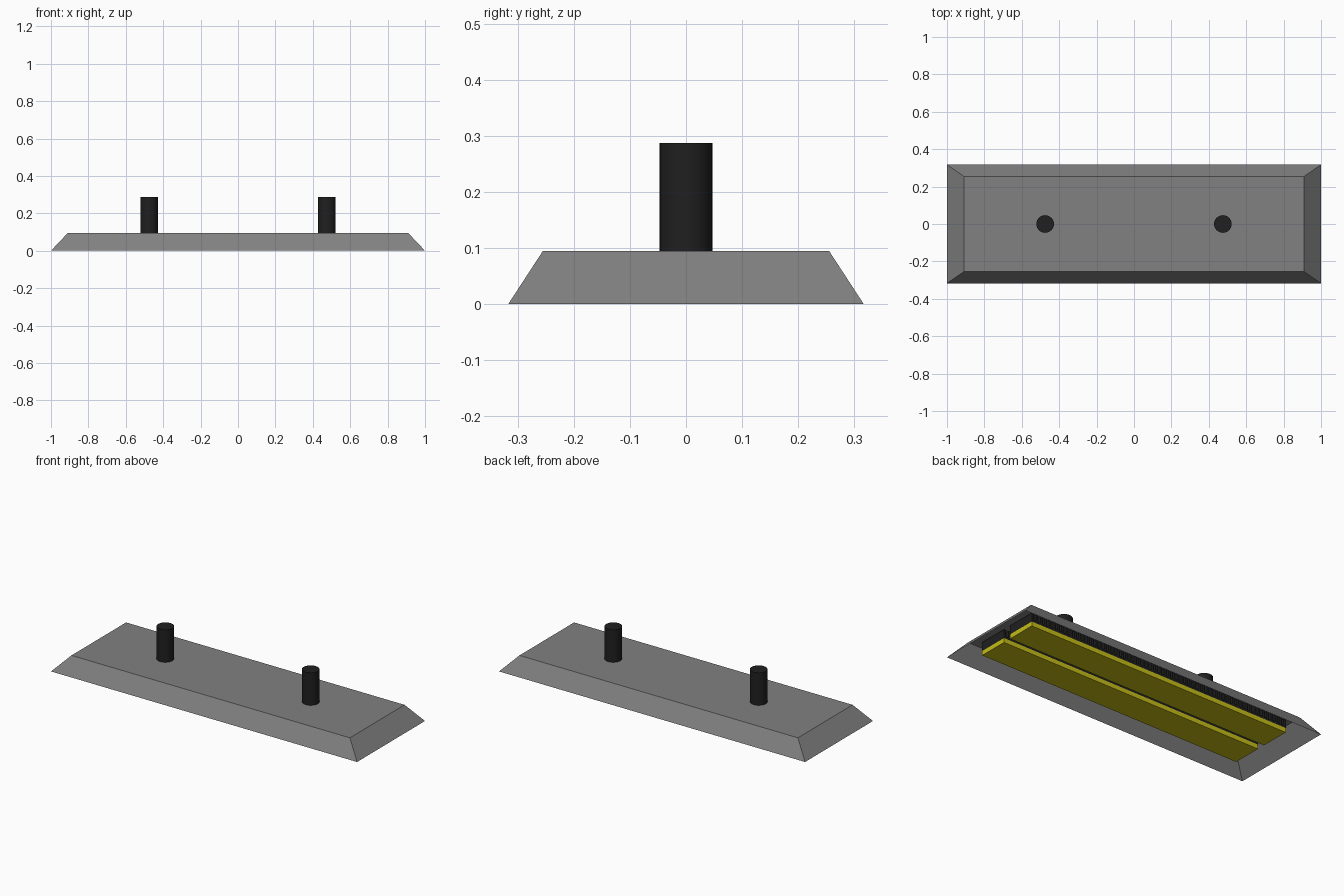
import bpy, bmesh, math
from mathutils import Matrix

if "Cube" in bpy.data.objects:
    bpy.data.objects.remove(bpy.data.objects["Cube"])


def material(name, rgb):
    m = bpy.data.materials.new(name)
    m.diffuse_color = (*rgb, 1)
    m.use_nodes = True
    m.node_tree.nodes["Principled BSDF"].inputs["Base Color"].default_value = m.diffuse_color
    return m


GREY = material("grey metal", (0.22, 0.22, 0.22))
BLACK = material("black", (0.014, 0.014, 0.014))
YELLOW = material("yellow", (0.55, 0.50, 0.008))


def make_object(name, bm, mat):
    bmesh.ops.recalc_face_normals(bm, faces=bm.faces)
    mesh = bpy.data.meshes.new(name)
    bm.to_mesh(mesh)
    bm.free()
    mesh.materials.append(mat)
    ob = bpy.data.objects.new(name, mesh)
    bpy.context.collection.objects.link(ob)
    return ob


def add_box(bm, x0, x1, y0, y1, z0, z1):
    mat = (Matrix.Translation(((x0 + x1) / 2, (y0 + y1) / 2, (z0 + z1) / 2))
           @ Matrix.Diagonal((x1 - x0, y1 - y0, z1 - z0, 1)))
    bmesh.ops.create_cube(bm, size=1, matrix=mat)


# Sloped housing, a thin shell open underneath
TOP = 0.095
bm = bmesh.new()
rings = []
for hx, hy, z in ((1.0, 0.317, 0.0), (0.91, 0.255, TOP)):
    rings.append([bm.verts.new((sx * hx, sy * hy, z))
                  for sx, sy in ((-1, -1), (1, -1), (1, 1), (-1, 1))])
low, high = rings
for i in range(4):
    j = (i + 1) % 4
    bm.faces.new((low[i], low[j], high[j], high[i]))
bm.faces.new(high)
make_object("housing", bm, GREY)

# Mounting posts
for side, x in (("left", -0.475), ("right", 0.475)):
    bm = bmesh.new()
    bmesh.ops.create_cone(bm, cap_ends=True, segments=32, radius1=0.047,
                          radius2=0.047, depth=0.192,
                          matrix=Matrix.Translation((x, 0, TOP + 0.096)))
    for f in bm.faces:
        f.smooth = len(f.verts) == 4
    for e in bm.edges:
        e.smooth = e.calc_face_angle(0) < math.radians(40)
    make_object(side + "_post", bm, BLACK)

# Two lamp bars: yellow light panel below a finned black heat sink
HALF_LENGTH, HALF_WIDTH, FINS = 0.86, 0.088, 60
for side, y in (("front", -0.112), ("back", 0.112)):
    bm = bmesh.new()
    add_box(bm, -HALF_LENGTH, HALF_LENGTH, y - HALF_WIDTH, y + HALF_WIDTH,
            0.012, 0.038)
    make_object(side + "_light_panel", bm, YELLOW)

    bm = bmesh.new()
    add_box(bm, -HALF_LENGTH, HALF_LENGTH, y - HALF_WIDTH, y + HALF_WIDTH,
            0.038, 0.05)
    pitch = 2 * HALF_LENGTH / (FINS - 0.5)
    for i in range(FINS):
        x = -HALF_LENGTH + i * pitch
        add_box(bm, x, x + pitch * 0.5, y - HALF_WIDTH, y + HALF_WIDTH,
                0.05, 0.09)
    make_object(side + "_heat_sink", bm, BLACK)
